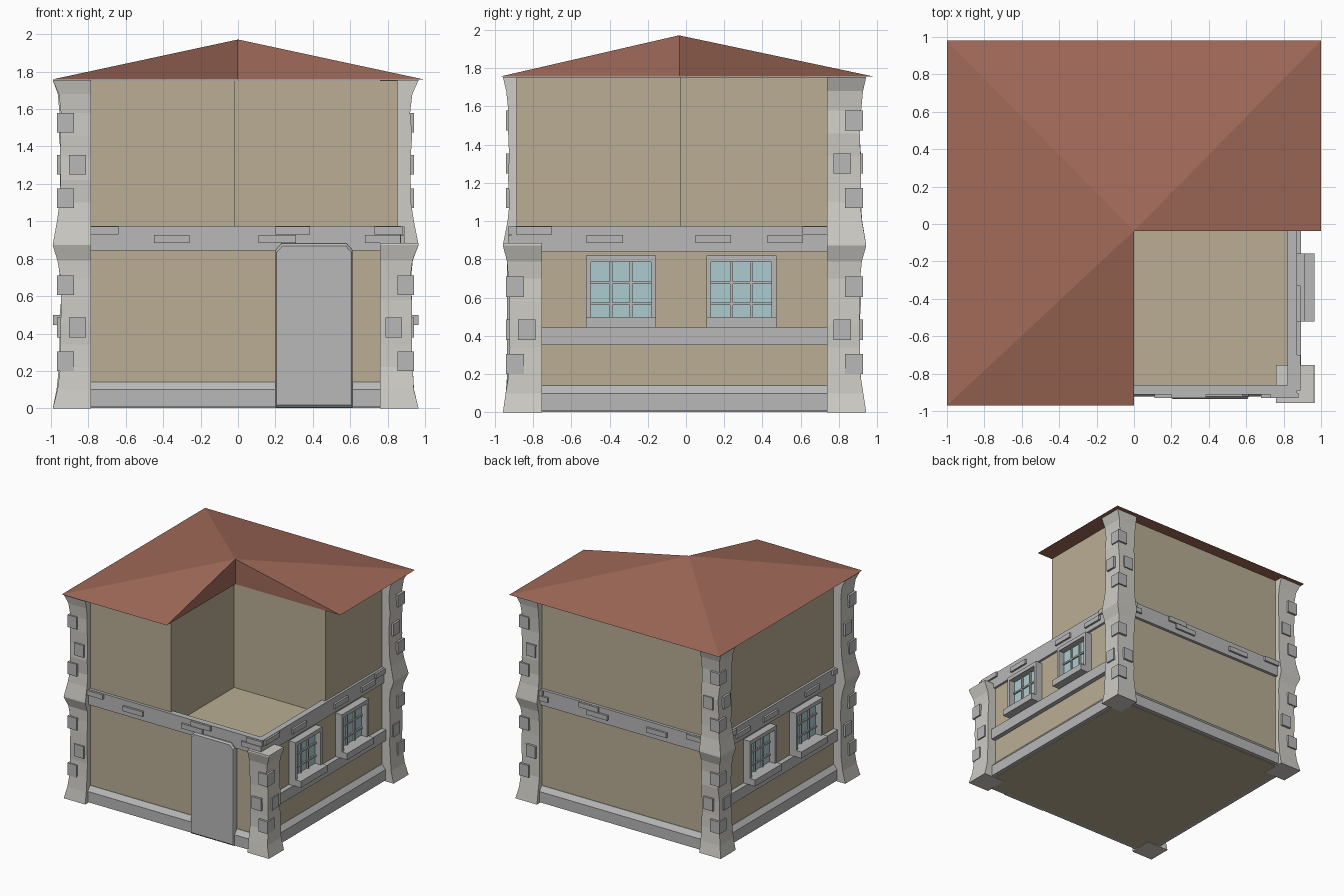
import bpy, bmesh, math, random
from mathutils import Vector

if "Cube" in bpy.data.objects:
    bpy.data.objects.remove(bpy.data.objects["Cube"])

random.seed(4)
CX, CY = -0.0125, -0.0075      # centre of the walls
WX, WY = 0.865, 0.88           # wall half sizes
EAVE, APEX = 1.757, 1.972


def material(name, rgb):
    m = bpy.data.materials.new(name)
    lin = [((c / 255 + 0.055) / 1.055) ** 2.4 for c in rgb]
    m.diffuse_color = (*lin, 1)
    m.use_nodes = True
    m.node_tree.nodes["Principled BSDF"].inputs["Base Color"].default_value = m.diffuse_color
    return m


TAN = material("tan_plaster", (186, 174, 148))
GREY = material("grey_trim", (184, 184, 184))
STONE = material("pale_stone", (206, 204, 197))
ROOF = material("red_roof", (160, 106, 88))
GLASS = material("pale_glass", (172, 203, 207))


def finish(bm, name, mat):
    bmesh.ops.recalc_face_normals(bm, faces=bm.faces)
    me = bpy.data.meshes.new(name)
    bm.to_mesh(me)
    bm.free()
    me.materials.append(mat)
    ob = bpy.data.objects.new(name, me)
    bpy.context.collection.objects.link(ob)
    return ob


def add_box(bm, x, y, z):
    x, y, z = sorted(x), sorted(y), sorted(z)
    vs = bmesh.ops.create_cube(bm, size=1)["verts"]
    for v in vs:
        v.co = [r[0] if c < 0 else r[1] for c, r in zip(v.co, (x, y, z))]


def boxes(name, mat, items):
    bm = bmesh.new()
    for it in items:
        add_box(bm, *it)
    return finish(bm, name, mat)


def loft(bm, rings):
    """Skin a list of closed point rings and cap both ends."""
    vr = [[bm.verts.new(p) for p in r] for r in rings]
    n = len(vr[0])
    for a, b in zip(vr, vr[1:]):
        for i in range(n):
            j = (i + 1) % n
            bm.faces.new((a[i], a[j], b[j], b[i]))
    bm.faces.new(vr[0][::-1])
    bm.faces.new(vr[-1])


def rect(hx, hy, z):
    return [(CX + sx * hx, CY + sy * hy, z)
            for sx, sy in ((-1, -1), (1, -1), (1, 1), (-1, 1))]


def face_box(face, u, out, z):
    """Box against a wall: u runs along the wall, out is distance from centre."""
    s = -1 if face in ("left", "front") else 1
    if face in ("left", "right"):
        return ([CX + s * o for o in out], u, z)
    return (u, [CY + s * o for o in out], z)


# Ground floor block, whose top is the terrace floor
boxes("ground_floor_walls", TAN, [((CX - WX, CX + WX), (CY - WY, CY + WY), (0.002, 0.86))])

# L-shaped upper floor
NX, NY = -0.015, -0.03
ell = [(CX - WX, CY - WY), (NX, CY - WY), (NX, NY), (CX + WX, NY),
       (CX + WX, CY + WY), (CX - WX, CY + WY)]
bm = bmesh.new()
loft(bm, [[(x, y, z) for x, y in ell] for z in (0.84, EAVE - 0.003)])
finish(bm, "upper_floor_walls", TAN)

# Hipped roof with the terrace corner cut out
plan = [(-1, -0.97), (0, -0.97), (0, -0.037), (1, -0.037), (1, 0.98), (-1, 0.98)]
bm = bmesh.new()
low = [bm.verts.new((x, y, EAVE)) for x, y in plan]
top = bm.verts.new((0, -0.037, APEX))
bm.faces.new(low[::-1])
for i in range(6):
    bm.faces.new((low[i], low[(i + 1) % 6], top))
finish(bm, "roof", ROOF)

# Sloped plinth
bm = bmesh.new()
loft(bm, [rect(0.90, 0.915, 0.008), rect(0.90, 0.915, 0.1), rect(0.868, 0.884, 0.14)])
finish(bm, "plinth", GREY)

# Middle band, which forms the low parapet of the terrace
BX, BY, BZ = 0.885, 0.905, (0.843, 0.975)
band = [face_box(f, (CX - BX, CX + BX), (0.853, BY), BZ) for f in ("front", "back")]
band += [face_box(f, (CY - 0.853, CY + 0.853), (0.833, BX), BZ) for f in ("left", "right")]
boxes("middle_band", GREY, band)

# Thin stones set on the middle band
LOWZ, HIGHZ = (0.885, 0.927), (0.93, 0.972)
along_x = [((-0.79, -0.64), HIGHZ), ((-0.45, -0.26), LOWZ), ((0.11, 0.31), LOWZ),
           ((0.20, 0.385), HIGHZ), ((0.68, 0.87), LOWZ), ((0.73, 0.88), HIGHZ)]
along_y = [((-0.89, -0.70), HIGHZ), ((-0.52, -0.33), LOWZ), ((0.05, 0.235), LOWZ),
           ((0.425, 0.61), LOWZ), ((0.61, 0.74), HIGHZ)]
stones = [face_box(f, u, (BY - 0.01, BY + 0.017), z) for f in ("front", "back") for u, z in along_x]
stones += [face_box(f, u, (BX - 0.01, BX + 0.017), z) for f in ("left", "right") for u, z in along_y]
boxes("band_stones", GREY, stones)

# Sill bands on the two side walls
boxes("side_sill_bands", GREY,
      [face_box(f, (-0.78, 0.77), (0.85, 0.905), (0.352, 0.445)) for f in ("left", "right")])

# Corner pillars, flared at foot, middle and top
PROFILE = [(0, 1), (0.1, 0.45), (0.22, 0.1), (0.34, 0), (0.46, 0.05), (0.58, 0), (0.7, 0),
           (0.79, 0.25), (0.872, 1), (0.885, 0.95), (1.0, 0.35), (1.1, 0), (1.22, 0.05),
           (1.34, 0), (1.46, 0.05), (1.58, 0), (1.68, 0.3), (1.755, 1)]
for name, sx, sy in (("front_left", -1, -1), ("front_right", 1, -1),
                     ("back_left", -1, 1), ("back_right", 1, 1)):
    short = name == "front_right"
    rings = []
    for z, f in PROFILE:
        if short and z > 0.89:
            break
        j = 0 if f > 0.9 else random.uniform(-0.006, 0.006)
        ox, oy = 0.938 + 0.04 * f + j, 0.918 + 0.032 * f - j
        ix, iy = 0.773, 0.746
        rings.append([(CX + sx * x, CY + sy * y, z)
                      for x, y in ((ix, iy), (ox, iy), (ox, oy), (ix, oy))])
    bm = bmesh.new()
    loft(bm, rings)
    finish(bm, name + "_pillar", STONE)

    # Raised blocks: two wrap the corner, one sits on each face between them
    blocks = []
    for z0 in (0.2, 1.07):
        if short and z0 > 1:
            continue
        for dz in (0, 0.405):
            z = (z0 + dz, z0 + dz + 0.105)
            blocks.append(((CX + sx * 0.865, CX + sx * 0.954),
                           (CY + sy * 0.84, CY + sy * 0.934), z))
        z = (z0 + 0.18, z0 + 0.285)
        blocks.append(((CX + sx * 0.80, CX + sx * 0.89), (CY + sy * 0.85, CY + sy * 0.934), z))
        blocks.append(((CX + sx * 0.87, CX + sx * 0.954), (CY + sy * 0.78, CY + sy * 0.87), z))
    boxes(name + "_pillar_blocks", GREY, blocks)

# Windows: two on each side wall
for f in ("left", "right"):
    for n, c in (("front", -0.34), ("back", 0.29)):
        nm = f"{f}_{n}_window"
        w, inner = 0.182, 0.158
        zs, zi, zt = 0.50, 0.787, 0.82
        fd = (0.85, 0.928)
        parts = [face_box(f, (c - w, c - inner), fd, (zs, zt)),
                 face_box(f, (c + inner, c + w), fd, (zs, zt)),
                 face_box(f, (c - inner, c + inner), fd, (zi, zt)),
                 face_box(f, (c - w, c + w), (0.85, 0.977), (0.445, zs))]
        boxes(nm + "_frame", GREY, parts)
        boxes(nm + "_glass", GLASS, [face_box(f, (c - inner, c + inner), (0.866, 0.874), (zs, zi))])
        bars = []
        for d in (-0.052, 0.052):
            bars.append(face_box(f, (c + d - 0.007, c + d + 0.007), (0.87, 0.888), (zs, zi)))
        for z in (0.568, 0.678):
            bars.append(face_box(f, (c - inner, c + inner), (0.87, 0.886), (z - 0.007, z + 0.007)))
        boxes(nm + "_bars", GREY, bars)

# Door slab with clipped top corners and softened front edge
outline = [(0.2, 0.004), (0.613, 0.004), (0.613, 0.845), (0.58, 0.882), (0.233, 0.882), (0.2, 0.845)]
bm = bmesh.new()
mid_x, mid_z = 0.4065, 0.44
loft(bm, [[(x, -0.87, z) for x, z in outline], [(x, -0.923, z) for x, z in outline],
          [(mid_x + (x - mid_x) * 0.97, -0.935, mid_z + (z - mid_z) * 0.97) for x, z in outline]])
finish(bm, "door", GREY)
